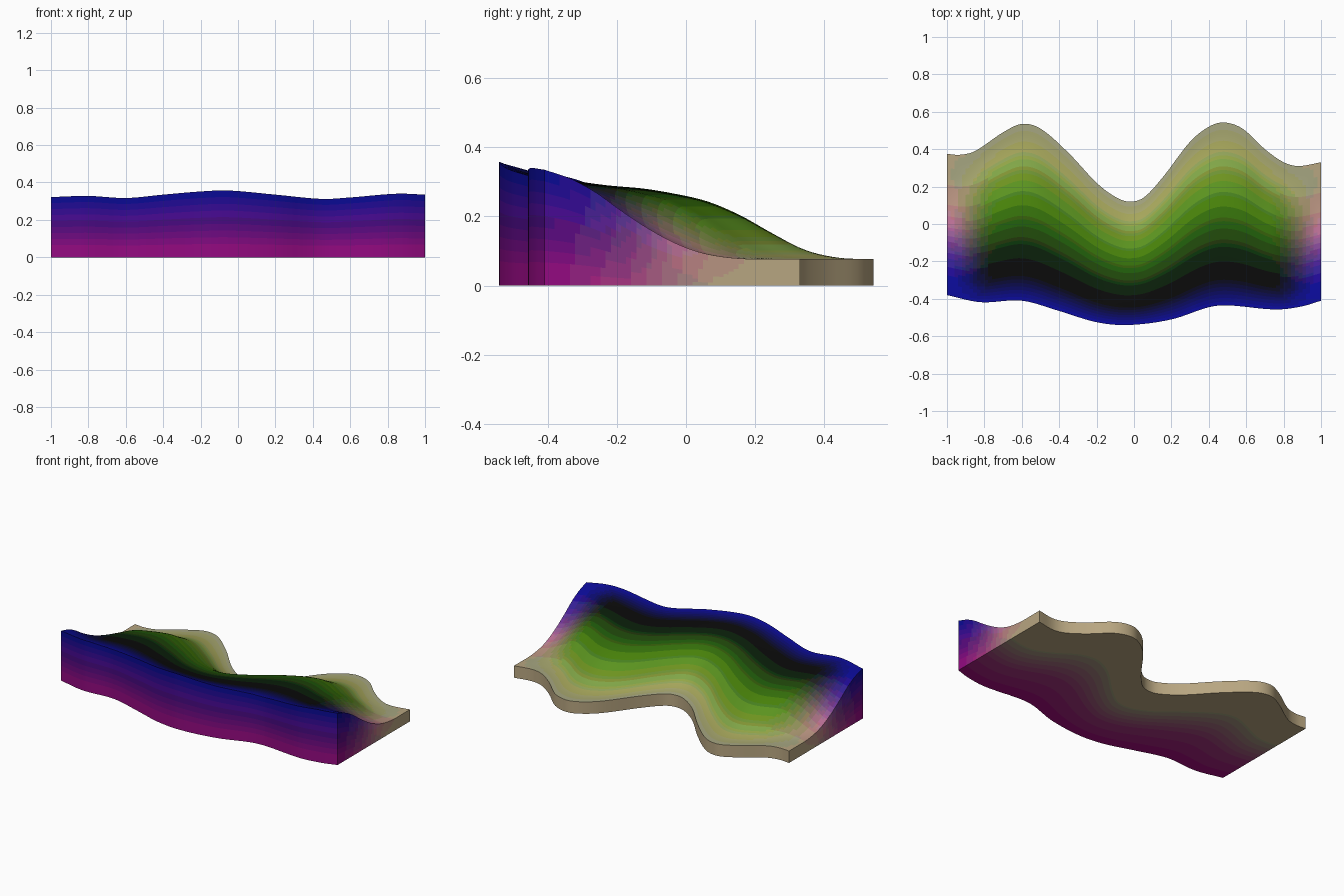
import bpy, bmesh
from mathutils import Vector

if "Cube" in bpy.data.objects:
    bpy.data.objects.remove(bpy.data.objects["Cube"])


def curve(pts, x):
    """Smooth Hermite interpolation through (x, value) points."""
    n = len(pts)

    def slope(i):
        a, b = pts[max(i - 1, 0)], pts[min(i + 1, n - 1)]
        return (b[1] - a[1]) / (b[0] - a[0])
    i = 0
    while i < n - 2 and x > pts[i + 1][0]:
        i += 1
    (x0, y0), (x1, y1) = pts[i], pts[i + 1]
    h = x1 - x0
    t = (x - x0) / h
    return (y0 * (1 + 2*t) * (1-t)**2 + slope(i) * h * t * (1-t)**2
            + y1 * t*t * (3 - 2*t) + slope(i + 1) * h * t*t * (t-1))


def ease(a, b, x):
    t = min(max((x - a) / (b - a), 0), 1)
    return t * t * (3 - 2 * t)


def even(values):
    return [(i / (len(values) - 1), v) for i, v in enumerate(values)]


def ramp(colours, t):
    s = min(max(t, 0), 0.9999) * (len(colours) - 1)
    i = int(s)
    return Vector(colours[i]).lerp(Vector(colours[i + 1]), s - i)


# Plan outline and crest height
FRONT = [(-1, -.38), (-.82, -.418), (-.6, -.41), (-.4, -.465), (-.2, -.525), (-.03, -.54),
         (.2, -.51), (.4, -.445), (.5, -.435), (.76, -.457), (.9, -.44), (1, -.41)]
BACK = [(-1, .375), (-.93, .37), (-.85, .39), (-.7, .49), (-.6, .535), (-.5, .51), (-.35, .38),
        (-.2, .22), (-.1, .145), (-.03, .12), (.05, .14), (.15, .245), (.3, .44), (.4, .52),
        (.48, .543), (.58, .51), (.7, .40), (.8, .33), (.88, .31), (1, .33)]
CREST = [(-1, .322), (-.8, .328), (-.6, .317), (-.4, .335), (-.2, .352), (-.05, .357),
         (.2, .335), (.45, .312), (.6, .32), (.85, .34), (1, .335)]
# Slope sections from front to back
END = even([.335, .31, .27, .217, .168, .127, .098, .083, .077, .077, .077])
LOBE = even([.312, .297, .287, .28, .265, .243, .203, .15, .102, .08, .077])
MIDDLE = even([.357, .328, .313, .297, .28, .26, .225, .18, .125, .09, .077])
# Colour runs from front to back
BLUE, BEIGE = (.06, .06, .58), (.68, .63, .50)
INNER = [BLUE, (.05, .05, .08), (.08, .14, .05), (.16, .34, .06), (.27, .50, .09),
         (.42, .60, .18), (.62, .62, .36), BEIGE]
OUTER = [BLUE, (.12, .09, .58), (.38, .20, .55), (.70, .42, .56), (.72, .55, .52), BEIGE, BEIGE]
BASE = [(.62, .05, .48), (.64, .25, .48), BEIGE, BEIGE]


def end_weight(x):
    return 1 - ease(0, .27, 1 - abs(x))


def height(x, u):
    mid = 1 - ease(0, .42, abs(x + .03))
    z = curve(LOBE, u) * (1 - mid) + curve(MIDDLE, u) * mid
    w = end_weight(x)
    z = z * (1 - w) + curve(END, u) * w
    front = .312 * (1 - mid) + .357 * mid
    front = front * (1 - w) + .335 * w
    return z + (curve(CREST, x) - front) * (1 - u) ** 5


def point(x, u, v):
    f, b = curve(FRONT, x), curve(BACK, x)
    return (x, f + (b - f) * u, height(x, u) * v)


def colour(x, u, v):
    top = ramp(INNER, u).lerp(ramp(OUTER, u), end_weight(x))
    return ramp(BASE, u).lerp(top, v)


bm = bmesh.new()
mesh = bpy.data.meshes.new("wavy_slope")
slots = {}


def slot(c):
    key = tuple(round(k * 14) / 14 for k in c)
    if key not in slots:
        m = bpy.data.materials.new("slope_colour")
        m.diffuse_color = tuple(k ** 2.2 for k in key) + (1,)
        m.use_nodes = True
        m.node_tree.nodes["Principled BSDF"].inputs["Base Color"].default_value = m.diffuse_color
        mesh.materials.append(m)
        slots[key] = len(slots)
    return slots[key]


def patch(na, nb, param):
    """Grid of quads; param maps (0..1, 0..1) to block coordinates (x, u, v)."""
    g = [[bm.verts.new(point(*param(i / na, j / nb))) for j in range(nb + 1)]
         for i in range(na + 1)]
    for i in range(na):
        for j in range(nb):
            f = bm.faces.new((g[i][j], g[i+1][j], g[i+1][j+1], g[i][j+1]))
            f.material_index = slot(colour(*param((i + .5) / na, (j + .5) / nb)))


NX, NU, NV = 100, 50, 10
for level in (0, 1):      # underside and sloping top
    patch(NX, NU, lambda a, b: (2*a - 1, b, level))
for side in (0, 1):       # front and back walls
    patch(NX, NV, lambda a, b: (2*a - 1, side, b))
for end in (-1, 1):       # left and right walls
    patch(NU, NV, lambda a, b: (end, a, b))

bmesh.ops.remove_doubles(bm, verts=bm.verts, dist=1e-5)
bmesh.ops.recalc_face_normals(bm, faces=bm.faces)
bm.to_mesh(mesh)
bm.free()
slope = bpy.data.objects.new("wavy_slope", mesh)
bpy.context.collection.objects.link(slope)
bpy.context.view_layer.objects.active = slope
slope.select_set(True)
bpy.ops.object.shade_smooth_by_angle(angle=0.6)
